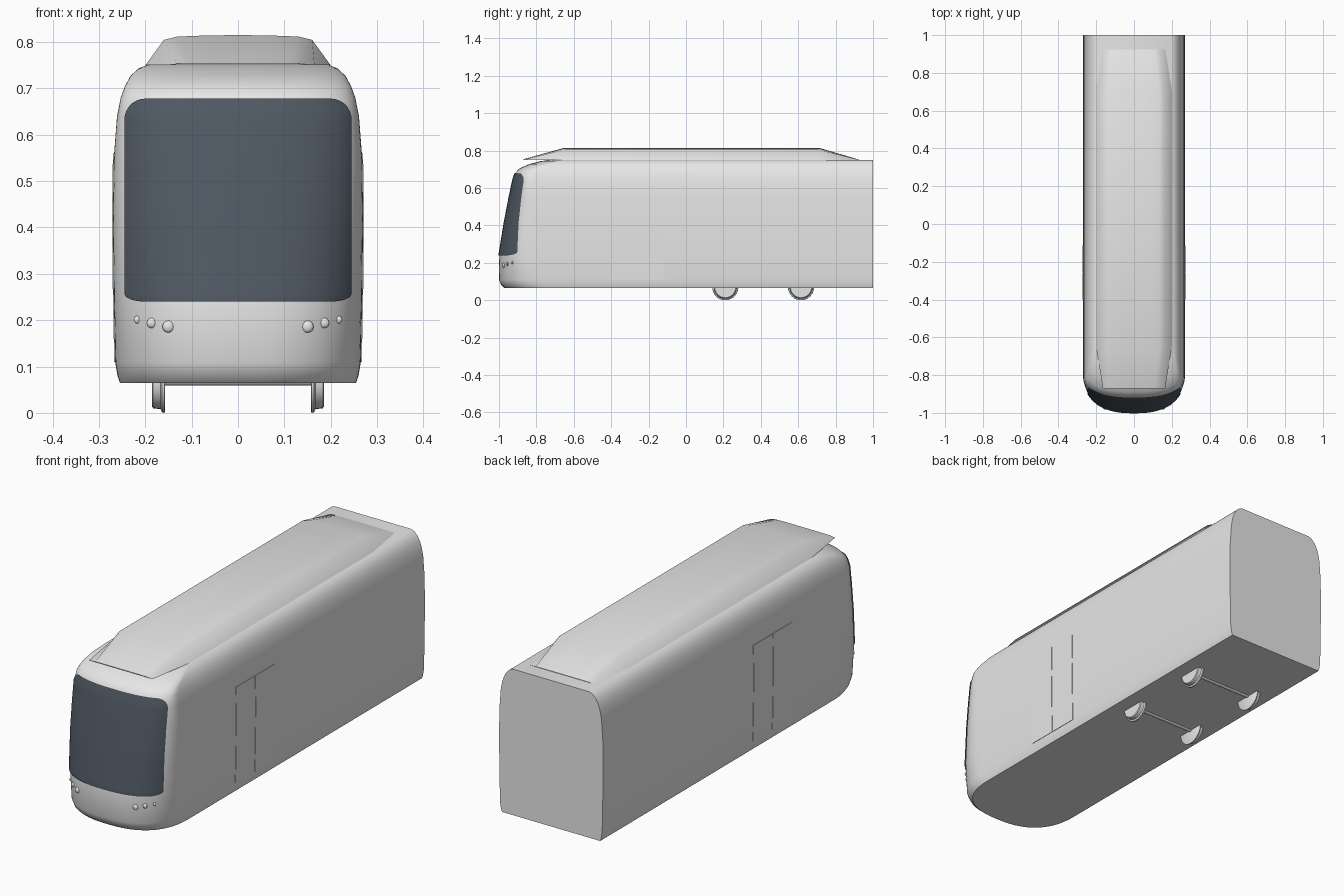
import bpy, bmesh, math
from mathutils import Matrix

cube = bpy.data.objects.get("Cube")
if cube:
    bpy.data.objects.remove(cube, do_unlink=True)


def material(name, rgb):
    m = bpy.data.materials.new(name)
    m.use_nodes = True
    col = (*rgb, 1)
    m.diffuse_color = col
    m.node_tree.nodes["Principled BSDF"].inputs["Base Color"].default_value = col
    return m


GREY = material("light_grey", (0.8, 0.8, 0.8))
GLASS = material("dark_glass", (0.08, 0.1, 0.125))


def finish(name, bm, mat, angle=35):
    mesh = bpy.data.meshes.new(name)
    bm.to_mesh(mesh)
    bm.free()
    mesh.materials.append(mat)
    obj = bpy.data.objects.new(name, mesh)
    bpy.context.collection.objects.link(obj)
    bpy.ops.object.select_all(action='DESELECT')
    obj.select_set(True)
    bpy.context.view_layer.objects.active = obj
    bpy.ops.object.shade_smooth_by_angle(angle=math.radians(angle))
    return obj


def skin(name, rings, mat, closed=True):
    """Join rows of points; closed rows also get end caps."""
    bm = bmesh.new()
    rows = [[bm.verts.new(p) for p in ring] for ring in rings]
    n = len(rows[0])
    for a, b in zip(rows, rows[1:]):
        for i in range(n if closed else n - 1):
            j = (i + 1) % n
            bm.faces.new((a[i], a[j], b[j], b[i]))
    if closed:
        bm.faces.new(rows[0])
        bm.faces.new(rows[-1])
        bmesh.ops.recalc_face_normals(bm, faces=bm.faces)
    return finish(name, bm, mat)


# Body levels: height, half width, front end, nose length
LEVELS = [
    (.065, .255, -.97, .25), (.08, .26, -.987, .25), (.11, .265, -1, .25),
    (.25, .268, -.998, .22), (.42, .27, -.97, .18), (.55, .268, -.945, .15),
    (.64, .261, -.926, .12), (.68, .253, -.914, .11), (.705, .244, -.89, .11),
    (.727, .232, -.84, .11), (.743, .215, -.78, .11), (.75, .198, -.735, .11),
]
POWER = 2.5


def level(z):
    for a, b in zip(LEVELS, LEVELS[1:]):
        if z <= b[0]:
            t = (z - a[0]) / (b[0] - a[0])
            return [p + (q - p) * t for p, q in zip(a, b)][1:]
    return LEVELS[-1][1:]


def nose_y(x, z, out=0.0):
    w, f, length = level(z)
    r = min(1, abs(x) / (w + out))
    return f + length - (length + out) * (1 - r ** POWER) ** (1 / POWER)


# Body shell from stacked horizontal outlines
def outline(z, w, f, length, steps=48):
    pts = [(w, 1, z)]
    for i in range(steps + 1):
        t = math.pi * i / steps
        c, s = math.cos(t), max(0, math.sin(t))
        x = math.copysign(w * abs(c) ** (2 / POWER), c)
        pts.append((x, f + length - length * s ** (2 / POWER), z))
    return pts + [(-w, 1, z)]


skin("body", [outline(*lv) for lv in LEVELS], GREY)

# Windscreen wrapped over the nose, with rounded corners
LOW, HIGH, HALF = .24, .678, .245
rows = []
for j in range(33):
    z = LOW + (HIGH - LOW) * (1 - math.cos(math.pi * j / 32)) / 2
    half = HALF
    for depth, radius in ((z - LOW, .016), (HIGH - z, .045)):
        if depth < radius:
            half = HALF - .045 * (1 - math.sqrt(1 - (1 - depth / radius) ** 2))
    xs = [half * math.sin(math.pi / 2 * (i / 24 - 1)) for i in range(49)]
    rows.append([(x, nose_y(x, z, .004), z) for x in xs])
skin("windscreen", rows, GLASS, closed=False)

# Roof pod with sloping ends
SECTION = [(1, 0), (.8, .84), (.66, .95), (.33, .99)]
SECTION += [(0, 1)] + [(-x, h) for x, h in reversed(SECTION)]
STATIONS = [(-.87, .165, .004), (-.65, .2, .065), (.71, .2, .065), (.925, .165, .002)]
skin("roof_pod", [[(x * w, y, .75 + h * tall) for x, h in SECTION]
                  for y, w, tall in STATIONS], GREY)

# Double doors on both sides
for side, label in ((1, "left"), (-1, "right")):
    for leaf, y0, y1 in (("front", -.40, -.26), ("rear", -.256, -.115)):
        rings = []
        for z in (.11, .25, .42, .55, .56):
            w = level(z)[0]
            inner, outer = side * (w - .004), side * (w + .002)
            rings.append([(inner, y0, z), (outer, y0, z), (outer, y1, z), (inner, y1, z)])
        skin(f"{label}_{leaf}_door", rings, GREY)

    # Headlamps
    for i, (x, z, r) in enumerate(((.15, .186, .013), (.186, .194, .011), (.217, .201, .008))):
        bm = bmesh.new()
        place = Matrix.Translation((side * x, nose_y(x, z), z)) @ Matrix.Diagonal((1, .6, 1, 1))
        bmesh.ops.create_uvsphere(bm, u_segments=16, v_segments=10, radius=r, matrix=place)
        finish(f"{label}_headlamp_{i + 1}", bm, GREY)

    # Flanged wheels: tread outside, larger flange inside
    for end, y in (("front", .21), ("rear", .615)):
        profile = [(.157, .066), (.159, .07), (.164, .069), (.167, .062), (.183, .06), (.186, .056)]
        rings = [[(side * x, y + r * math.cos(a), .07 + r * math.sin(a))
                  for a in (math.tau * k / 32 for k in range(32))] for x, r in profile]
        skin(f"{label}_{end}_wheel", rings, GREY)

# Axles
for end, y in (("front", .21), ("rear", .615)):
    bm = bmesh.new()
    place = Matrix.Translation((0, y, .07)) @ Matrix.Rotation(math.pi / 2, 4, 'Y')
    bmesh.ops.create_cone(bm, cap_ends=True, segments=16, radius1=.011, radius2=.011,
                          depth=.32, matrix=place)
    finish(f"{end}_axle", bm, GREY)
